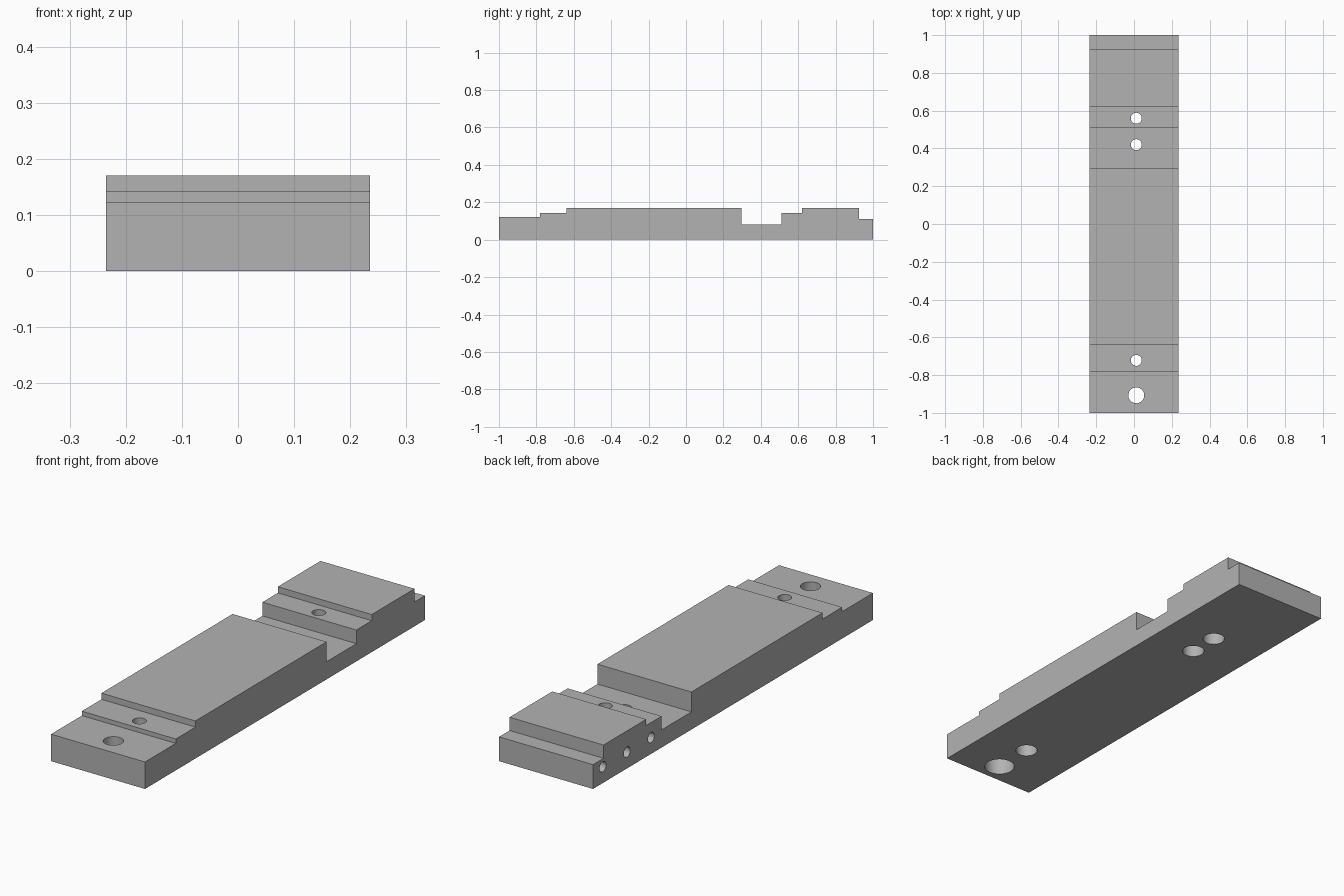
import bpy
import bmesh
import math

default = bpy.data.objects.get("Cube")
if default:
    bpy.data.objects.remove(default, do_unlink=True)

HALF_WIDTH = 0.235

grey = bpy.data.materials.new("plain grey")
grey.use_nodes = True
colour = (0.45, 0.45, 0.45, 1)
grey.diffuse_color = colour
grey.node_tree.nodes["Principled BSDF"].inputs["Base Color"].default_value = colour

# Stepped bar: side profile (y, z) extruded across the width
profile = [(-1, 0), (-1, 0.122), (-0.78, 0.122), (-0.78, 0.142),
           (-0.64, 0.142), (-0.64, 0.17), (0.297, 0.17), (0.297, 0.08),
           (0.51, 0.08), (0.51, 0.142), (0.62, 0.142), (0.62, 0.17),
           (0.925, 0.17), (0.925, 0.11), (1, 0.11), (1, 0)]
bm = bmesh.new()
side = bm.faces.new([bm.verts.new((-HALF_WIDTH, y, z)) for y, z in profile])
extruded = bmesh.ops.extrude_face_region(bm, geom=[side])["geom"]
bmesh.ops.translate(bm, vec=(2 * HALF_WIDTH, 0, 0),
                    verts=[v for v in extruded if isinstance(v, bmesh.types.BMVert)])
bmesh.ops.recalc_face_normals(bm, faces=bm.faces)
mesh = bpy.data.meshes.new("stepped_bar")
bm.to_mesh(mesh)
bm.free()
mesh.materials.append(grey)
bar = bpy.data.objects.new("stepped_bar", mesh)
bpy.context.collection.objects.link(bar)


def drill(radius, depth, location, rotation=(0, 0, 0)):
    """Cut a round hole into the bar."""
    bpy.ops.mesh.primitive_cylinder_add(vertices=48, radius=radius, depth=depth,
                                        location=location, rotation=rotation)
    cutter = bpy.context.object
    cutter.name = "hole_cutter"
    cutter.hide_render = True
    cutter.data.materials.append(grey)
    bpy.context.view_layer.objects.active = bar
    cut = bar.modifiers.new("hole", 'BOOLEAN')
    cut.operation = 'DIFFERENCE'
    cut.solver = 'EXACT'
    cut.object = cutter
    bpy.ops.object.modifier_apply(modifier=cut.name)
    bpy.data.objects.remove(cutter, do_unlink=True)


# Vertical through holes, each with a wider counterbore from below
for y, radius, bore, bore_depth in [(-0.907, 0.042, 0.065, 0.08),
                                    (-0.722, 0.029, 0.047, 0.055),
                                    (0.42, 0.029, 0.047, 0.055),
                                    (0.56, 0.029, 0.047, 0.055)]:
    drill(radius, 0.6, (0.012, y, 0.1))
    drill(bore, 2 * bore_depth, (0.012, y, 0))

# Row of blind holes in one side
for y in (0.93, 0.757, 0.585):
    drill(0.023, 0.24, (-HALF_WIDTH, y, 0.074), (0, math.pi / 2, 0))

# Smooth the hole walls, keep every edge of the bar sharp
bpy.ops.object.select_all(action='DESELECT')
bar.select_set(True)
bpy.context.view_layer.objects.active = bar
bpy.ops.object.shade_smooth_by_angle(angle=math.radians(30))
